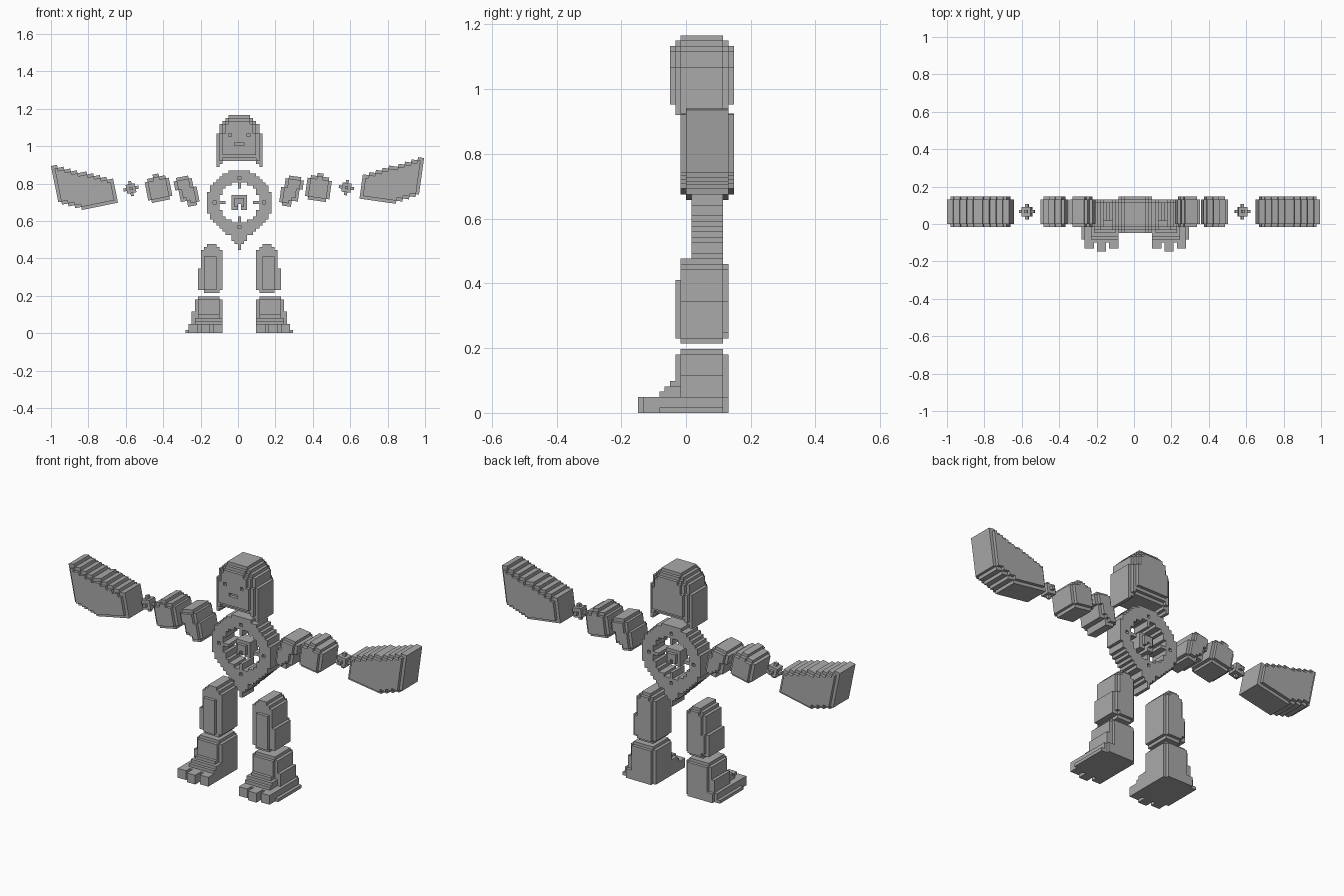
import bpy, bmesh, math

if "Cube" in bpy.data.objects:
    bpy.data.objects.remove(bpy.data.objects["Cube"], do_unlink=True)

V = 0.01643          # edge of one small block
CX = 0.007           # middle line of the body

grey = bpy.data.materials.new("plain grey")
grey.use_nodes = True
grey.diffuse_color = (0.4, 0.4, 0.4, 1)
grey.node_tree.nodes["Principled BSDF"].inputs["Base Color"].default_value = (0.4, 0.4, 0.4, 1)

AXES = [(1, 0, 0), (0, 1, 0), (0, 0, 1)]


def build(name, cells, place):
    """Skin a set of unit cells with their outer faces only."""
    bm = bmesh.new()
    verts = {}

    def vert(p):
        if p not in verts:
            verts[p] = bm.verts.new(place(*p))
        return verts[p]

    for c in cells:
        for a in range(3):
            for side in (0, 1):
                step = AXES[a]
                sign = 1 if side else -1
                if tuple(c[n] + sign * step[n] for n in range(3)) in cells:
                    continue
                b, d = (a + 1) % 3, (a + 2) % 3
                ring = []
                for ub, ud in ((0, 0), (1, 0), (1, 1), (0, 1)):
                    p = list(c)
                    p[a] += side
                    p[b] += ub
                    p[d] += ud
                    ring.append(vert(tuple(p)))
                bm.faces.new(ring if side else ring[::-1])
    bmesh.ops.recalc_face_normals(bm, faces=bm.faces)
    mesh = bpy.data.meshes.new(name)
    bm.to_mesh(mesh)
    bm.free()
    mesh.materials.append(grey)
    obj = bpy.data.objects.new(name, mesh)
    bpy.context.collection.objects.link(obj)
    return obj


def body(i, j, k):
    return (CX + V * (i - 0.5), V * (j - 1), V * k)


def mirrored(s):
    return lambda i, j, k: (CX + s * V * (i - 0.5), V * (j - 1), V * k)


def tilted(s, degrees, x, z):
    """Frame for arm parts: i runs towards the body, k runs down."""
    ca, sa = math.cos(math.radians(degrees)), math.sin(math.radians(degrees))
    return lambda i, j, k: (x - s * V * (i * ca + k * sa), V * (j - 1), z + V * (i * sa - k * ca))


def erode(shape):
    return {(i, k) for i, k in shape
            if {(i - 1, k), (i + 1, k), (i, k - 1), (i, k + 1)} <= shape}


def layer(shape, j0, j1):
    return {(i, j, k) for i, k in shape for j in range(j0, j1)}


def puffed(shape, j0, j1, steps=1):
    """Slab whose front and back step inwards by one block per layer."""
    cells = layer(shape, j0, j1)
    for n in range(1, steps + 1):
        shape = erode(shape)
        cells |= layer(shape, j0 - n, j1 + n)
    return cells


def box(i0, i1, j0, j1, k0, k1):
    return {(i, j, k) for i in range(i0, i1) for j in range(j0, j1) for k in range(k0, k1)}


def columns(spans, start=0):
    return {(start + n, k) for n, (lo, hi) in enumerate(spans) for k in range(lo, hi)}


# Head: domed slab, arched underneath, with sunken eyes and mouth
dome = {70: 3, 69: 4, 68: 5, 67: 6, 66: 6, 65: 6}
outline = set()
for k in range(54, 71):
    half = dome.get(k, 7)
    inner = {54: 7, 55: 6}.get(k, 0)
    outline |= {(i, k) for i in range(-half, half + 1) if abs(i) >= inner}
head = puffed(outline, 0, 8, 2)
head -= {(-3, -2, 64), (3, -2, 64)} | box(-1, 2, -2, -1, 61, 62)
build("head", head, body)

# Torso ring with inward teeth, pointed tail and small sockets
MID = 42
ring = {(i, k) for i in range(-10, 11) for k in range(-10, 11)
        if 6.6 < math.hypot(i, k) < 10.5}
ring |= {(5, 0), (6, 0), (-5, 0), (-6, 0), (0, 5), (0, 6), (0, -5), (0, -6)}
for k, half in zip(range(-9, -16, -1), (4, 4, 2, 2, 1, 0, 0)):
    ring |= {(i, k) for i in range(-half, half + 1)}
cells = layer(ring, 2, 8)
for i, k in ((0, 8), (0, -8), (8, 0), (-8, 0)):
    cells -= {(i, 2, k), (i, 7, k)}
build("torso_ring", {(i, j, k + MID) for i, j, k in cells}, body)

# Core floating in the ring, notched below
core = {(i, k) for i in range(-2, 3) for k in range(-2, 3)} - {(0, -1), (0, -2)}
cells = layer(core, 3, 7) | layer({c for c in core if max(map(abs, c)) < 2}, 2, 8)
build("torso_core", {(i, j, k + MID) for i, j, k in cells}, body)

# Arm shapes, outer end first, spans measured downwards
hand = []
for n in range(19):
    top = round(n * 8 / 18)
    bottom = min(16, 12 + round(n * 4 / 7))
    hand.append((top, bottom))
hand_cells = puffed(columns(hand), 1, 9)
forearm = [(-3, 3), (-4, 4), (-4, 4), (-5, 4), (-5, 4), (-4, 4), (-4, 4), (-3, 3)]
forearm_cells = puffed(columns(forearm, -4), 1, 9)
upper = [(-4, -1), (-5, 3), (-5, 3), (-5, 5), (-5, 5), (-4, 5), (-1, 4)]
upper_cells = puffed(columns(upper, -4), 1, 9)
ball = {(i, j + 5, k) for i in range(-2, 3) for j in range(-2, 3) for k in range(-2, 3)
        if i * i + j * j + k * k <= 4}

# Legs: shin block with raised front plate
shin = set()
for k in range(13, 29):
    lo, hi = 6, 14
    if k < 21:
        hi = 14
    else:
        hi = 13
    if k in (13, 27):
        lo, hi = 7, 12
    if k == 28:
        lo, hi = 8, 11
    shin |= {(i, k) for i in range(lo, hi)}
shin_cells = layer(shin, 0, 8) | layer(erode(shin), 8, 9) | box(8, 12, -1, 0, 14, 25)

# Feet: stepped ankle, wide sole and three toes
foot = box(7, 14, 0, 8, 11, 12) | box(6, 15, 0, 8, 7, 11) | box(6, 16, 0, 8, 3, 7)
foot |= box(6, 17, -4, 8, 0, 3) | box(6, 18, -4, 8, 0, 1)
foot |= box(7, 14, 8, 9, 0, 11) | box(14, 16, 8, 9, 0, 3)
foot |= box(7, 14, -1, 0, 3, 11)
for n in range(4):
    foot |= box(6 + n // 2, 15 - n // 2, n - 4, 0, 3, 4 + n)
foot |= box(6, 17, -5, -4, 0, 3)
for start, reach in ((6, -7), (10, -8), (14, -7)):
    foot |= box(start, start + 3, reach, -4, 0, 3)

# Place the limbs on both sides; the arms are posed slightly unevenly
poses = {
    "right": (-1, 11.5, (-1.0, 0.893), (-0.572, 0.773), (-0.425, 0.77), (-0.267, 0.759)),
    "left": (1, 8, (0.995, 0.936), (0.58, 0.778), (0.43, 0.773), (0.278, 0.759)),
}
for label, (s, tilt, *spots) in poses.items():
    parts = (("hand", hand_cells), ("wrist", ball), ("forearm", forearm_cells), ("upper_arm", upper_cells))
    for (part, cells), (x, z) in zip(parts, spots):
        shift = 0.5 if part == "wrist" else 0.0
        frame = tilted(s, tilt, x, z)
        build(label + "_" + part, cells,
              lambda i, j, k, f=frame, o=shift: f(i - o, j - o, k - o))
    build(label + "_shin", shin_cells, mirrored(s))
    build(label + "_foot", foot, mirrored(s))
